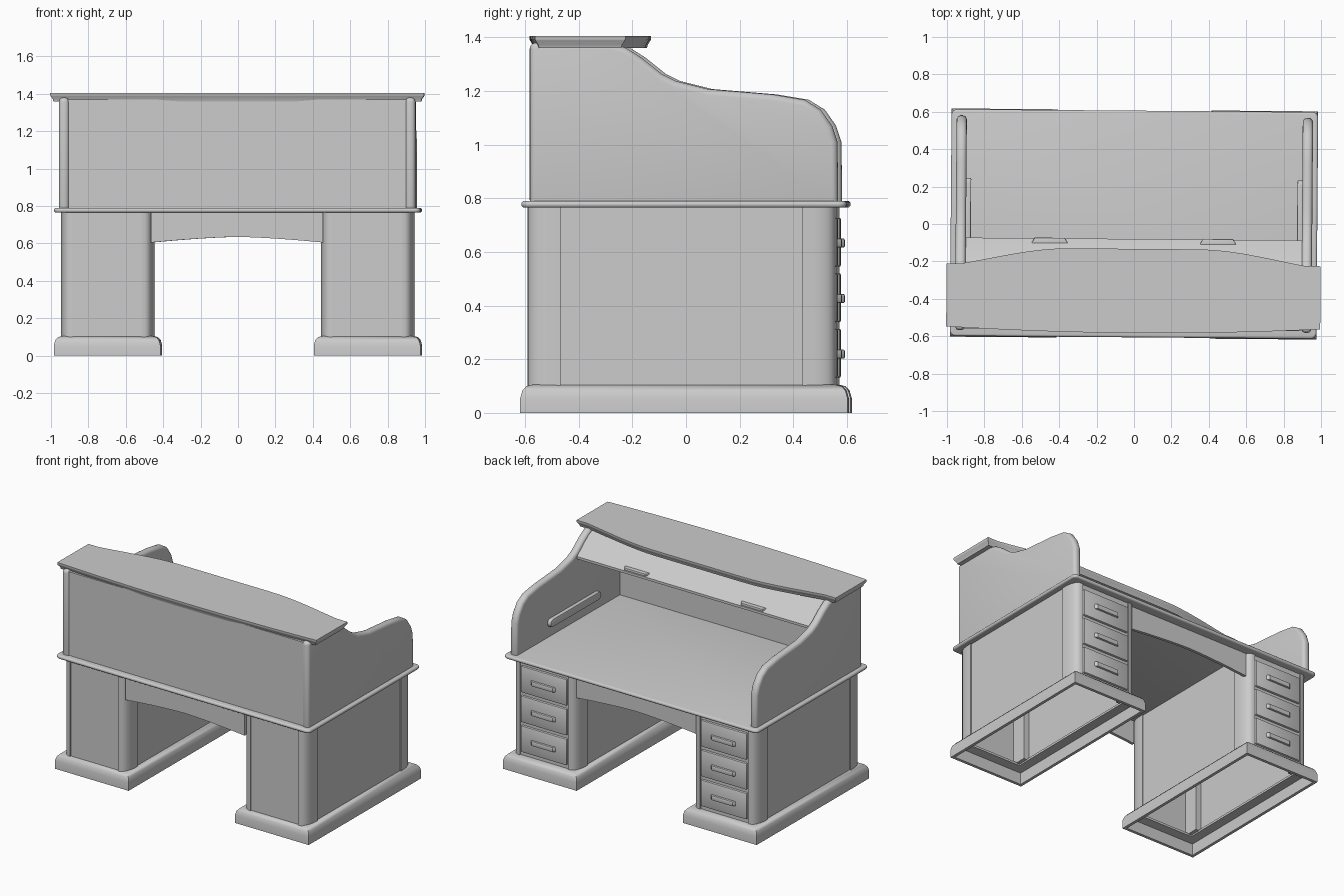
import bpy, bmesh
from math import cos, sin, pi, radians

if "Cube" in bpy.data.objects:
    bpy.data.objects.remove(bpy.data.objects["Cube"])

TURN = -0.008  # the whole desk stands very slightly turned


def finish(name, bm, mirror):
    bmesh.ops.recalc_face_normals(bm, faces=bm.faces)
    for f in bm.faces:
        f.smooth = True
    for e in bm.edges:
        e.smooth = e.calc_face_angle(0) < radians(40)
    mesh = bpy.data.meshes.new(name)
    bm.to_mesh(mesh)
    bm.free()
    ob = bpy.data.objects.new(name, mesh)
    bpy.context.collection.objects.link(ob)
    ob.rotation_euler.z = TURN
    if mirror:
        mod = ob.modifiers.new("Mirror", "MIRROR")
        mod.use_mirror_merge = False
    return ob


def prism(name, pts, axis, lo, hi, bevel=0, segs=3, mirror=False):
    """Extrude a 2D outline along an axis, rounding its sharp edges."""
    place = {"X": lambda a, b, t: (t, a, b),
             "Y": lambda a, b, t: (a, t, b),
             "Z": lambda a, b, t: (a, b, t)}[axis]
    bm = bmesh.new()
    rows = [[bm.verts.new(place(a, b, t)) for a, b in pts] for t in (lo, hi)]
    for row in rows:
        bm.faces.new(row)
    n = len(pts)
    for i in range(n):
        j = (i + 1) % n
        bm.faces.new((rows[0][i], rows[0][j], rows[1][j], rows[1][i]))
    bmesh.ops.recalc_face_normals(bm, faces=bm.faces)
    if bevel:
        sharp = [e for e in bm.edges if e.calc_face_angle(0) > radians(60)]
        bmesh.ops.bevel(bm, geom=sharp, offset=bevel, segments=segs,
                        profile=0.5, affect="EDGES", clamp_overlap=False)
    return finish(name, bm, mirror)


def box(name, x, y, z, bevel=0, segs=2, mirror=False):
    pts = [(x[0], y[0]), (x[1], y[0]), (x[1], y[1]), (x[0], y[1])]
    return prism(name, pts, "Z", z[0], z[1], bevel, segs, mirror)


def loft(name, loops, ring=False, mirror=False):
    """Skin a stack of loops; a ring joins the last loop to the first."""
    bm = bmesh.new()
    rows = [[bm.verts.new(p) for p in loop] for loop in loops]
    n = len(rows[0])
    pairs = list(zip(rows, rows[1:]))
    if ring:
        pairs.append((rows[-1], rows[0]))
    else:
        bm.faces.new(rows[0])
        bm.faces.new(rows[-1])
    for a, b in pairs:
        for i in range(n):
            j = (i + 1) % n
            bm.faces.new((a[i], a[j], b[j], b[i]))
    return finish(name, bm, mirror)


def rounded_rect(cx, cy, w, h, r, steps=5):
    pts = []
    for k, (sx, sy) in enumerate([(1, 1), (-1, 1), (-1, -1), (1, -1)]):
        for i in range(steps + 1):
            a = pi / 2 * (k + i / steps)
            pts.append((cx + sx * (w - r) + r * cos(a),
                        cy + sy * (h - r) + r * sin(a)))
    return pts


# Hollow plinths with a rounded shoulder
PED = 0.695
section = [(0, 0), (0, .055), (.008, .083), (.022, .099), (.045, .105),
           (.075, .105), (.075, .09), (.02, .08), (.02, 0)]
loops = []
for d, z in section:
    w, h = .285 - d, .61 - d
    loops.append([(PED + sx * w, sy * h, z)
                  for sx, sy in [(-1, -1), (1, -1), (1, 1), (-1, 1)]])
loft("plinth", loops, ring=True, mirror=True)

# Pedestal corner posts, each a rounded quarter
Z_BODY = (.1, .77)
for sx, side in ((1, "outer"), (-1, "inner")):
    for yc, sy, end in ((-.46, -1, "back"), (.442, 1, "drawer")):
        x0 = PED + sx * .185
        pts = [(x0, yc)]
        for i in range(9):
            a = pi / 2 * i / 8
            pts.append((x0 + sx * .063 * max(cos(a), 0) ** .75,
                        yc + sy * .123 * max(sin(a), 0) ** .75))
        prism(f"{side}_{end}_post", pts, "Z", *Z_BODY, mirror=True)

# Pedestal panels between the posts
box("outer_side_panel", (.92, .936), (-.47, .45), Z_BODY, mirror=True)
box("inner_side_panel", (.454, .47), (-.47, .45), Z_BODY, mirror=True)
box("pedestal_back_panel", (.5, .89), (-.576, -.56), Z_BODY, mirror=True)
box("drawer_frame", (.5, .89), (.54, .556), Z_BODY, mirror=True)

# Drawers with bar pulls
for i in range(3):
    z = .222 + .207 * i
    box(f"drawer_{i + 1}", (PED - .178, PED + .178), (.545, .571),
        (z - .092, z + .092), .008, mirror=True)
    pull = [(PED - .1, .567), (PED - .08, .586), (PED + .08, .586), (PED + .1, .567)]
    prism(f"drawer_pull_{i + 1}", pull, "Z", z - .02, z + .014, .006, 2, mirror=True)

# Arched aprons over the kneehole
arch = [(-.46, .77)]
for i in range(13):
    x = -.46 + .92 * i / 12
    arch.append((x, .635 - .03 * (abs(x) / .46) ** 1.5))
arch.append((.46, .77))
prism("back_apron", arch, "Y", -.575, -.555)
prism("kneehole_apron", arch, "Y", .52, .54)

# Desk top
prism("desk_top", rounded_rect(0, 0, .98, .606, .03), "Z", .765, .79, .011)

# Swept side panels with rounded edges
sweep = [(-.575, .77), (-.575, 1.38), (-.27, 1.378), (-.215, 1.36), (-.16, 1.325),
         (-.085, 1.265), (-.03, 1.237), (.09, 1.207), (.33, 1.187), (.45, 1.167),
         (.51, 1.13), (.552, 1.07), (.572, 1.01), (.575, .77)]
prism("side_panel", sweep, "X", .898, .953, .023, 4, mirror=True)

# Long pull rails inside the side panels
prism("inner_rail", rounded_rect(-.035, .888, .275, .027, .026), "X", .872, .905, .006, 2, mirror=True)

# Back board
box("back_board", (-.91, .91), (-.565, -.545), (.78, 1.37))

# Rolled-up shutter and its two grips
shutter = [(-.08, 1.215), (-.08, 1.232), (-.115, 1.262), (-.16, 1.3), (-.21, 1.335),
           (-.27, 1.365), (-.27, 1.345), (-.2, 1.31), (-.11, 1.235), (-.1, 1.215)]
prism("roll_shutter", shutter, "X", -.905, .905)
grip = [(.35, -.11), (.55, -.11), (.53, -.077), (.37, -.077)]
prism("shutter_grip", grip, "Z", 1.236, 1.254, .004, 2, mirror=True)


# Bowed top board with a moulded lower edge
def board_loop(scale, inset, z):
    n = 24
    xs = [-1 + 2 * i / n for i in range(n + 1)]
    back = [(x * scale, -.583 + .028 * x * x + inset, z) for x in xs]
    front = []
    for x in reversed(xs):
        t = min(max((abs(x) - .35) / .57, 0), 1)
        y = -.133 - .085 * t * t * (1.8 - .8 * t)
        front.append((x * scale, y - inset, z))
    return back + front


loft("top_board", [board_loop(.983, .015, 1.36), board_loop(.986, .012, 1.372),
                   board_loop(.998, .002, 1.388), board_loop(1, 0, 1.392),
                   board_loop(1, 0, 1.405)])
